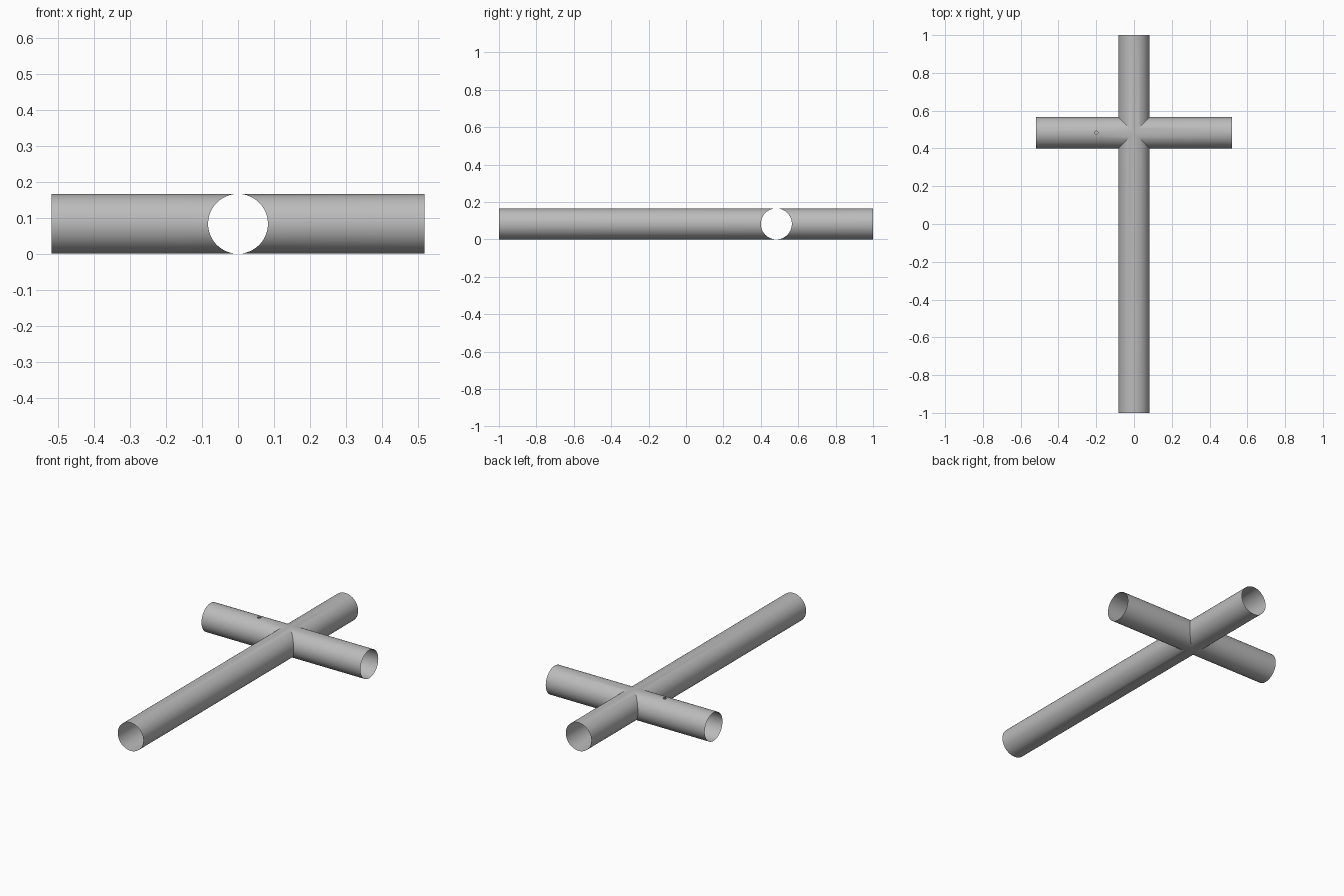
import bpy, bmesh, math
from mathutils import Vector

if "Cube" in bpy.data.objects:
    bpy.data.objects.remove(bpy.data.objects["Cube"])

RADIUS = 0.083
SIDES = 64
CENTRE = Vector((0, 0.483, RADIUS))

grey = bpy.data.materials.new("pipe_grey")
grey.use_nodes = True
colour = (0.5, 0.5, 0.5, 1)
grey.diffuse_color = colour
grey.node_tree.nodes["Principled BSDF"].inputs["Base Color"].default_value = colour

bm = bmesh.new()


def add_arm(direction, length):
    """Open tube from the junction outwards, its inner end mitred at 45 degrees."""
    axis = Vector(direction)
    side = Vector((-axis.y, axis.x, 0))
    inner, outer = [], []
    for i in range(SIDES):
        a = math.tau * i / SIDES
        across = RADIUS * math.cos(a)
        ring = CENTRE + side * across + Vector((0, 0, RADIUS * math.sin(a)))
        inner.append(bm.verts.new(ring + axis * abs(across)))
        outer.append(bm.verts.new(ring + axis * length))
    for i in range(SIDES):
        j = (i + 1) % SIDES
        bm.faces.new((inner[i], inner[j], outer[j], outer[i]))


# Four arms of the cross, welded along the mitres
add_arm((1, 0, 0), 0.518)
add_arm((-1, 0, 0), 0.518)
add_arm((0, 1, 0), 1 - CENTRE.y)
add_arm((0, -1, 0), 1 + CENTRE.y)
bmesh.ops.remove_doubles(bm, verts=bm.verts, dist=0.0001)

# Outward normals, judged from the nearest tube axis
bm.normal_update()
for f in bm.faces:
    r = f.calc_center_median() - CENTRE
    along_x = abs(f.normal.x) < 0.001 and abs(r.x) > abs(r.y)
    r[0 if along_x else 1] = 0
    if f.normal.dot(r) < 0:
        f.normal_flip()

# Small drilled hole in the top of the right arm
HOLE = Vector((-0.2, CENTRE.y, 2 * RADIUS))
HOLE_RADIUS = 0.009
normals = [Vector((math.cos(k * math.pi / 4), math.sin(k * math.pi / 4), 0)) for k in range(8)]


def cut(faces, point, normal):
    parts = set(faces)
    for f in faces:
        parts.update(f.edges)
        parts.update(f.verts)
    bmesh.ops.bisect_plane(bm, geom=list(parts), plane_co=point, plane_no=normal, dist=1e-6)


for offset in (-0.02, 0.02):
    cut([f for f in bm.faces if f.calc_center_median().x < -0.1],
        HOLE + Vector((offset, 0, 0)), Vector((1, 0, 0)))
for n in normals:
    near = [f for f in bm.faces if (f.calc_center_median() - HOLE).length < 0.025]
    cut(near, HOLE + n * HOLE_RADIUS, n)
plug = [f for f in bm.faces if f.calc_center_median().z > RADIUS
        and all((f.calc_center_median() - HOLE).dot(n) < HOLE_RADIUS for n in normals)]
bmesh.ops.delete(bm, geom=plug, context='FACES')

mesh = bpy.data.meshes.new("pipe_cross")
bm.to_mesh(mesh)
bm.free()
mesh.materials.append(grey)
pipe = bpy.data.objects.new("pipe_cross", mesh)
bpy.context.collection.objects.link(pipe)

# Smooth tubes with crisp mitre seams
bpy.ops.object.select_all(action='DESELECT')
pipe.select_set(True)
bpy.context.view_layer.objects.active = pipe
bpy.ops.object.shade_smooth_by_angle(angle=math.radians(20))
